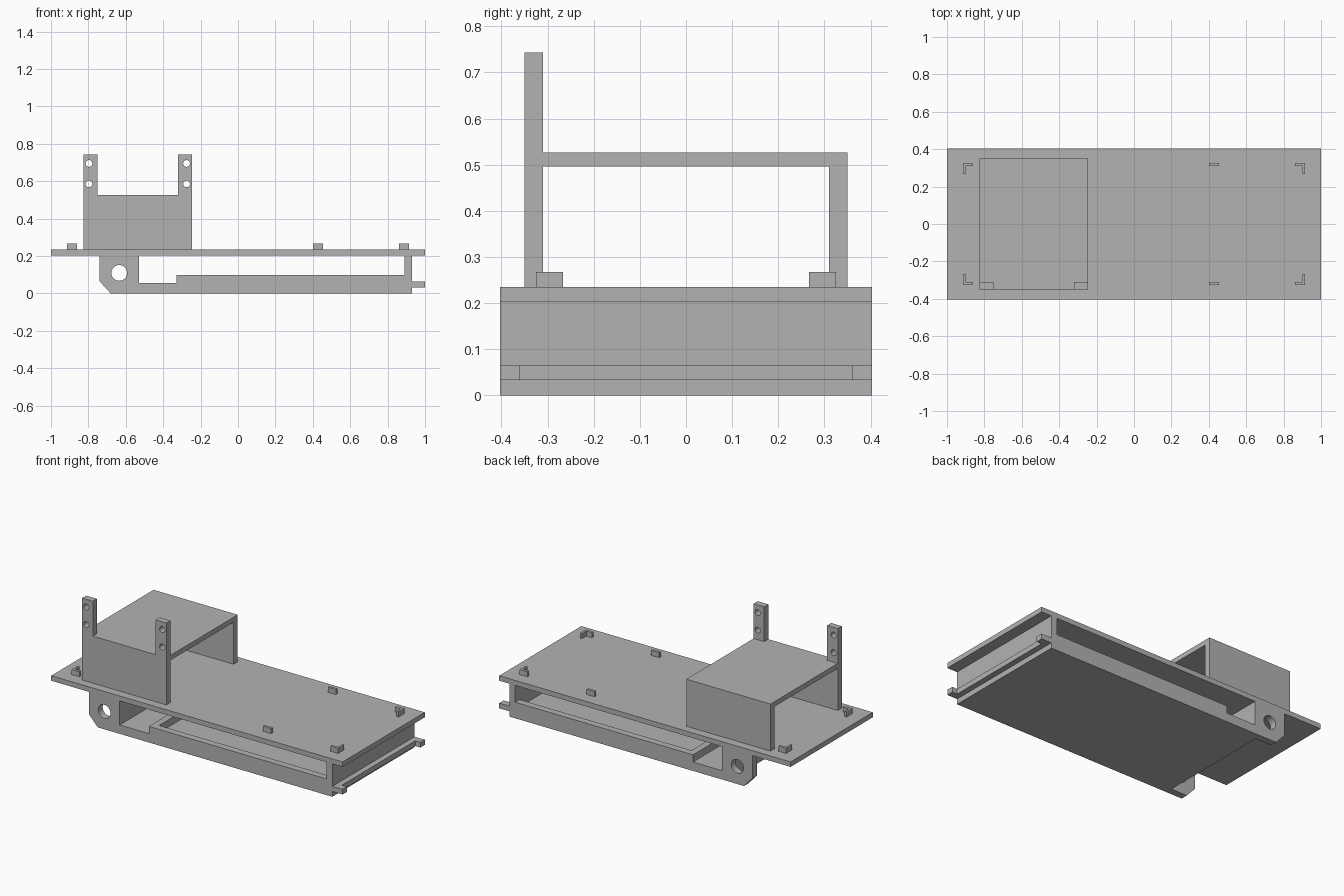
import bpy
import bmesh
from mathutils import Matrix, Vector

cube = bpy.data.objects.get("Cube")
if cube:
    bpy.data.objects.remove(cube, do_unlink=True)

grey = bpy.data.materials.new("plain grey")
grey.use_nodes = True
colour = (0.45, 0.45, 0.45, 1)
grey.diffuse_color = colour
grey.node_tree.nodes["Principled BSDF"].inputs["Base Color"].default_value = colour


def finish(name, bm):
    bmesh.ops.recalc_face_normals(bm, faces=bm.faces)
    mesh = bpy.data.meshes.new(name)
    bm.to_mesh(mesh)
    bm.free()
    mesh.materials.append(grey)
    obj = bpy.data.objects.new(name, mesh)
    bpy.context.collection.objects.link(obj)
    return obj


def prism(name, points, start, end, axis="y"):
    """Extrude an outline: xz outline along y, or xy outline along z."""
    bm = bmesh.new()
    if axis == "y":
        verts = [bm.verts.new((a, start, b)) for a, b in points]
        move = Vector((0, end - start, 0))
    else:
        verts = [bm.verts.new((a, b, start)) for a, b in points]
        move = Vector((0, 0, end - start))
    face = bm.faces.new(verts)
    new = bmesh.ops.extrude_face_region(bm, geom=[face])["geom"]
    bmesh.ops.translate(bm, vec=move, verts=[v for v in new if isinstance(v, bmesh.types.BMVert)])
    return finish(name, bm)


def box(name, x, y, z):
    return prism(name, [(x[0], z[0]), (x[1], z[0]), (x[1], z[1]), (x[0], z[1])], *y)


def drill(obj, spots, radius, y):
    """Cut round holes running along y."""
    bm = bmesh.new()
    for x, z in spots:
        place = Matrix.Translation((x, y, z)) @ Matrix.Rotation(1.5707963, 4, "X")
        bmesh.ops.create_cone(bm, cap_ends=True, segments=32, radius1=radius,
                              radius2=radius, depth=0.2, matrix=place)
    cutter = finish(obj.name + "_cutter", bm)
    cutter.hide_render = True
    cutter.hide_set(True)
    mod = obj.modifiers.new("holes", "BOOLEAN")
    mod.operation = "DIFFERENCE"
    mod.solver = "EXACT"
    mod.object = cutter
    bpy.context.view_layer.objects.active = obj
    bpy.ops.object.modifier_apply(modifier=mod.name)
    bpy.data.objects.remove(cutter, do_unlink=True)


# Deck plate
box("deck_plate", (-1, 1), (-0.403, 0.403), (0.204, 0.235))

# Side walls with the long window and a round hole
wall = [(-0.68, 0), (0.93, 0), (0.93, 0.204), (0.89, 0.204), (0.89, 0.1), (-0.33, 0.1),
        (-0.33, 0.055), (-0.53, 0.055), (-0.53, 0.204), (-0.74, 0.204), (-0.74, 0.065)]
for side, s in (("left", 1), ("right", -1)):
    part = prism("side_wall_" + side, wall, s * 0.36, s * 0.403)
    drill(part, [(-0.635, 0.11)], 0.042, s * 0.38)

# Tray between the walls
inner = (-0.36, 0.36)
box("tray_floor", (-0.57, 0.93), inner, (0, 0.055))
box("tray_divider", (-0.33, -0.29), inner, (0.055, 0.1))
box("rear_bulkhead", (-0.57, -0.53), inner, (0.055, 0.204))
box("end_wall", (0.89, 0.93), inner, (0.055, 0.204))

# Ledge on the end wall with a tab at each end
box("end_ledge", (0.93, 0.965), inner, (0.033, 0.065))
for side, s in (("left", 1), ("right", -1)):
    box("end_tab_" + side, (0.93, 1), (s * 0.36, s * 0.403), (0.033, 0.065))

# Bridge bracket with two drilled posts
front = [(-0.825, 0.235), (-0.247, 0.235), (-0.247, 0.743), (-0.32, 0.743),
         (-0.32, 0.527), (-0.752, 0.527), (-0.752, 0.743), (-0.825, 0.743)]
panel = prism("bracket_front", front, -0.35, -0.31)
drill(panel, [(x, z) for x in (-0.797, -0.275) for z in (0.586, 0.695)], 0.018, -0.33)
box("bracket_top", (-0.825, -0.247), (-0.31, 0.31), (0.496, 0.527))
box("bracket_back", (-0.825, -0.247), (0.31, 0.35), (0.235, 0.527))

# Locating clips on the deck
clip = [(0, 0), (-0.053, 0), (-0.053, -0.016), (-0.014, -0.016), (-0.014, -0.058), (0, -0.058)]
for sx in (-1, 1):
    for sy in (-1, 1):
        outline = [(sx * (0.915 + a), sy * (0.325 + b)) for a, b in clip]
        prism("corner_clip", outline, 0.235, 0.267, "z")
for sy in (-1, 1):
    box("edge_clip", (0.4, 0.455), (sy * 0.309, sy * 0.325), (0.235, 0.267))
